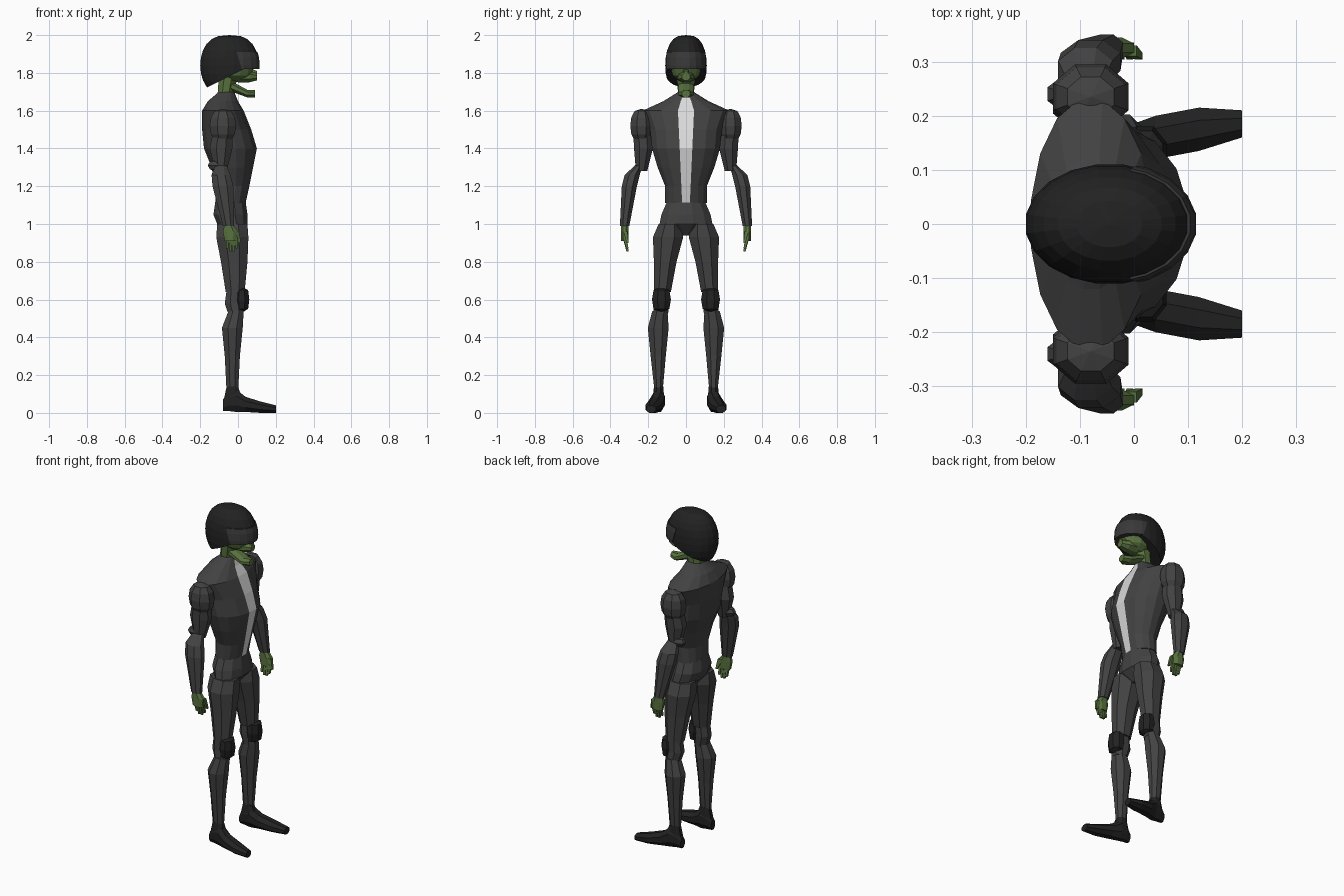
import bpy, bmesh
from math import cos, sin, pi, copysign

cube = bpy.data.objects.get("Cube")
if cube:
    bpy.data.objects.remove(cube)


def material(name, red, green, blue):
    mat = bpy.data.materials.new(name)
    mat.use_nodes = True
    mat.diffuse_color = (red, green, blue, 1)
    shader = mat.node_tree.nodes["Principled BSDF"]
    shader.inputs["Base Color"].default_value = mat.diffuse_color
    return mat


SUIT = material("suit grey", .055, .055, .055)
BLACK = material("black leather", .016, .016, .016)
VISOR = material("visor grey", .04, .04, .04)
SKIN = material("green skin", .1, .17, .05)
SHIRT = material("shirt white", .7, .7, .7)


def loft(name, mat, rows, axis="z", sides=8, mirror=1, stripe=None, cuts=()):
    """Skin oval rings given as (place on axis, centre a, centre b, radius a, radius b)."""
    bm = bmesh.new()
    rings = []
    for place, centre_a, centre_b, radius_a, radius_b in rows:
        ring = []
        for i in range(sides):
            angle = 2 * pi * (i + .5) / sides
            a = centre_a + radius_a * cos(angle) / cos(pi / sides)
            b = centre_b + radius_b * sin(angle) / cos(pi / sides)
            if stripe and i in (0, sides - 1):
                b = copysign(stripe(place), b)
            x, y, z = (a, b, place) if axis == "z" else (place, a, b)
            ring.append(bm.verts.new((x, y * mirror, z)))
        rings.append(ring)
    for low, high in zip(rings, rings[1:]):
        for i in range(sides):
            face = bm.faces.new((low[i - 1], low[i], high[i], high[i - 1]))
            # the face that closes the ring looks forward
            face.material_index = int(bool(stripe) and i == 0)
    bm.faces.new(rings[0])
    bm.faces.new(rings[-1])
    bmesh.ops.remove_doubles(bm, verts=bm.verts[:], dist=.0001)
    for point, normal in cuts:
        bmesh.ops.bisect_plane(bm, geom=bm.verts[:] + bm.edges[:] + bm.faces[:],
                               plane_co=point, plane_no=normal, clear_inner=True)
        bmesh.ops.holes_fill(bm, edges=[e for e in bm.edges if e.is_boundary], sides=0)
    bmesh.ops.recalc_face_normals(bm, faces=bm.faces[:])
    mesh = bpy.data.meshes.new(name)
    bm.to_mesh(mesh)
    bm.free()
    mesh.materials.append(mat)
    if stripe:
        mesh.materials.append(SHIRT)
    bpy.context.collection.objects.link(bpy.data.objects.new(name, mesh))


def ball(name, mat, centre, radii, levels=6, fullness=1, **options):
    """Ellipsoid; a fullness below one makes the sides more upright."""
    rows = []
    for k in range(levels + 1):
        tilt = pi * (k / levels - .5)
        scale = max(cos(tilt), 0) ** fullness
        rows.append((centre[2] + radii[2] * sin(tilt), centre[0], centre[1],
                     radii[0] * scale, radii[1] * scale))
    loft(name, mat, rows, **options)


def shirt_width(height):
    """Half width of the shirt: widens upward, then closes at the collar."""
    return min(.02 + (height - 1.1) * .045, (1.72 - height) * .4)


# Jacket with the shirt showing down its front
loft("jacket", SUIT, [
    (1.11, -.04, 0, .08, .11), (1.2, -.03, 0, .09, .11), (1.3, -.03, 0, .11, .15),
    (1.4, -.04, 0, .14, .18), (1.5, -.06, 0, .13, .19), (1.6, -.08, 0, .11, .23),
    (1.65, -.08, 0, .08, .12), (1.7, -.06, 0, .04, .04),
], sides=16, stripe=shirt_width)

# Trousers top
loft("pelvis", SUIT, [
    (.94, -.03, 0, .03, .03), (1, -.03, 0, .08, .14),
    (1.05, -.04, 0, .09, .13), (1.12, -.04, 0, .08, .1),
], sides=12)

# Neck, skull and face
loft("neck", SKIN, [(1.66, -.07, 0, .04, .04), (1.8, -.05, 0, .05, .05)])
ball("skull", SKIN, (-.01, 0, 1.82), (.09, .08, .07), sides=12)
loft("upper_jaw", SKIN, [(0, 0, 1.78, .05, .03), (.06, 0, 1.78, .04, .03),
                         (.1, 0, 1.78, .02, .02)], axis="x")
loft("nose", SKIN, [(.05, 0, 1.81, .02, .02), (.1, 0, 1.8, .01, .01)], axis="x", sides=4)
loft("lower_jaw", SKIN, [(-.06, 0, 1.74, .04, .03), (.05, 0, 1.69, .04, .02),
                         (.09, 0, 1.69, .02, .02)], axis="x")

# Helmet cut open below the face, with a wrapped visor
ball("helmet", BLACK, (-.045, 0, 1.84), (.155, .11, .16), levels=12, fullness=.7,
     sides=20, cuts=[((-.15, 0, 1.73), (-.5, 0, 1))])
ball("visor", VISOR, (-.045, 0, 1.84), (.16, .114, .165), levels=12, fullness=.7, sides=20,
     cuts=[((0, 0, 1.82), (0, 0, 1)), ((0, 0, 1.91), (0, 0, -1)), ((.02, 0, 1.82), (1, 0, .3))])

for side, mirror in (("left", 1), ("right", -1)):
    # Arm
    ball(f"{side}_shoulder", SUIT, (-.08, .235, 1.52), (.07, .06, .09),
         fullness=.7, mirror=mirror)
    loft(f"{side}_upper_arm", SUIT, [
        (1.28, -.09, .235, .03, .03), (1.4, -.09, .225, .06, .05),
        (1.5, -.08, .23, .05, .05)], mirror=mirror)
    ball(f"{side}_elbow_pad", SUIT, (-.12, .24, 1.31), (.04, .03, .03),
         levels=4, mirror=mirror)
    loft(f"{side}_forearm", SUIT, [
        (.99, -.05, .325, .03, .025), (1.2, -.08, .3, .055, .04),
        (1.26, -.09, .285, .05, .04), (1.31, -.09, .25, .03, .02)], mirror=mirror)
    # Hand
    loft(f"{side}_palm", SKIN, [
        (.91, -.04, .325, .03, .02), (.96, -.04, .325, .04, .02),
        (1, -.05, .325, .02, .02)], mirror=mirror)
    for k in range(4):
        x = (k - 3.5) * .016
        tip = .87 - .015 * (k in (1, 2))
        loft(f"{side}_finger_{k + 1}", SKIN, [
            (tip, x, .31, .006, .006), (.93, x, .325, .008, .01)], sides=4, mirror=mirror)
    loft(f"{side}_thumb", SKIN, [
        (.9, .01, .31, .006, .006), (.96, -.01, .32, .015, .01)], sides=4, mirror=mirror)
    # Leg
    loft(f"{side}_thigh", SUIT, [
        (.64, -.015, .125, .05, .045), (.8, -.02, .11, .07, .06),
        (.93, -.03, .095, .085, .08), (1, -.03, .085, .08, .06)], mirror=mirror)
    loft(f"{side}_knee", SUIT, [
        (.52, -.01, .135, .04, .04), (.58, -.02, .13, .05, .04),
        (.65, -.02, .13, .04, .04)], mirror=mirror)
    ball(f"{side}_knee_pad", BLACK, (.02, .13, .6), (.04, .05, .07),
         levels=4, fullness=.5, mirror=mirror)
    loft(f"{side}_calf", SUIT, [
        (.1, -.03, .145, .03, .02), (.3, -.03, .147, .04, .04),
        (.45, -.03, .147, .055, .055), (.54, -.01, .138, .04, .04)], mirror=mirror)
    # Shoe
    loft(f"{side}_shoe", BLACK, [
        (-.08, .145, .04, .02, .03), (-.05, .145, .06, .03, .05),
        (-.01, .147, .065, .035, .06), (.04, .16, .045, .04, .04),
        (.12, .175, .03, .04, .03), (.2, .185, .02, .025, .02)], axis="x", mirror=mirror)
    loft(f"{side}_shoe_collar", BLACK, [
        (.07, -.025, .145, .05, .03), (.14, -.03, .145, .03, .025)], mirror=mirror)
